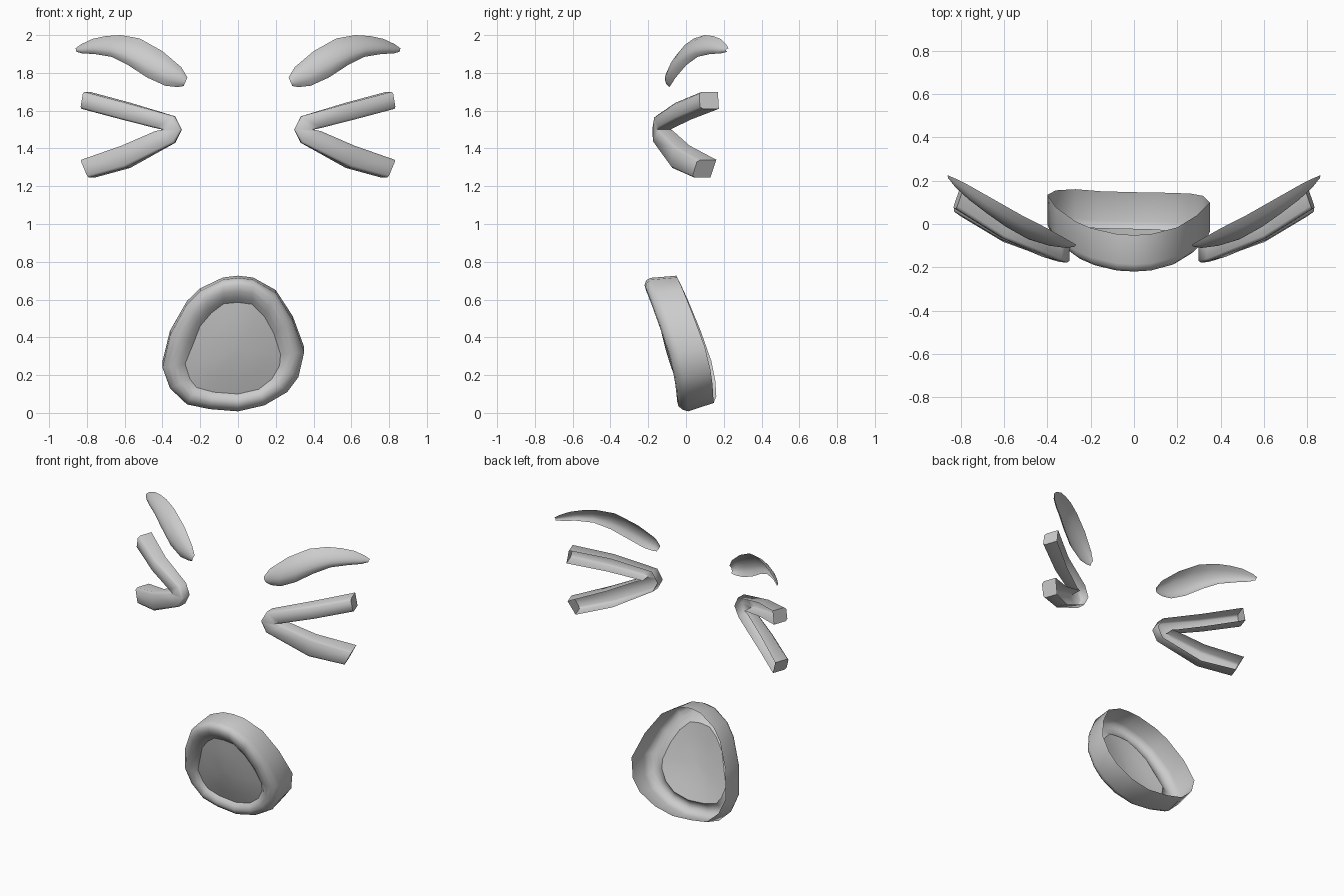
import bpy, bmesh
from mathutils import Vector

if "Cube" in bpy.data.objects:
    bpy.data.objects.remove(bpy.data.objects["Cube"])

grey = bpy.data.materials.new("plain grey")
grey.diffuse_color = (0.6, 0.6, 0.6, 1)
grey.use_nodes = True
grey.node_tree.nodes["Principled BSDF"].inputs["Base Color"].default_value = grey.diffuse_color


def lerp_table(table, t):
    for (a, u), (b, v) in zip(table, table[1:]):
        if t <= b:
            return u + (v - u) * max(0, (t - a) / (b - a))
    return table[-1][1]


def loft(name, rows, closed=False, caps=False, fill=False, flip=False, angle=40):
    """Skin a list of equal point rows; optionally wrap, cap row ends or fill the last row."""
    bm = bmesh.new()
    vs = [[bm.verts.new(p) for p in r] for r in rows]
    n = len(rows[0])
    for a, b in zip(vs, vs[1:]):
        for i in range(n if closed else n - 1):
            j = (i + 1) % n
            bm.faces.new((a[i], a[j], b[j], b[i]))
    if caps:
        bm.faces.new(vs[0][::-1])
        bm.faces.new(vs[-1])
    if fill:
        bm.faces.new(vs[-1])
    if flip:
        bmesh.ops.reverse_faces(bm, faces=bm.faces[:])
    me = bpy.data.meshes.new(name)
    bm.to_mesh(me)
    bm.free()
    me.materials.append(grey)
    ob = bpy.data.objects.new(name, me)
    bpy.context.collection.objects.link(ob)
    bpy.ops.object.select_all(action='DESELECT')
    ob.select_set(True)
    bpy.context.view_layer.objects.active = ob
    bpy.ops.object.shade_smooth_by_angle(angle=angle * 3.14159 / 180)
    return ob


def mirror(ob):
    m = ob.modifiers.new("mirror", 'MIRROR')
    m.use_mirror_merge = False


# Mouth: outer and hole outlines as x, z, matched point for point
outer = [(0, .715), (.08, .705), (.20, .635), (.29, .49), (.35, .32), (.32, .19), (.26, .11), (.14, .04),
         (0, .008), (-.15, .02), (-.27, .045), (-.36, .13), (-.40, .24), (-.36, .41), (-.27, .575),
         (-.20, .645), (-.08, .705)]
hole = [(0, .585), (.075, .575), (.14, .51), (.19, .42), (.225, .31), (.22, .25), (.18, .18), (.11, .125),
        (0, .10), (-.13, .11), (-.22, .135), (-.255, .18), (-.28, .26), (-.235, .37), (-.20, .46),
        (-.14, .53), (-.075, .578)]


def mouth_y(x, z):
    return -.212 + (.70 - z) * .28 + .33 * x * x


def mouth_row(t, dy, lift=0):
    row = []
    for (a, b), (c, d) in zip(outer, hole):
        x, z = a + (c - a) * t, b + (d - b) * t
        row.append((x, mouth_y(x, z) + dy, z + lift * (.012 + .033 * (1 - z / .7))))
    return row


loft("mouth_rim", [mouth_row(0, .165, 1), mouth_row(0, .03), mouth_row(.10, .002),
                   mouth_row(.3, -.014), mouth_row(.55, -.014), mouth_row(.8, 0),
                   mouth_row(1, .022)], closed=True, flip=True, angle=50)

# Mouth inside: gently domed plate closing the hole
cx, cz = -.02, .33
plate = []
for s in (1, .66, .33, .02):
    row = []
    for x, z in hole:
        x, z = cx + (x - cx) * s, cz + (z - cz) * s
        row.append((x, mouth_y(x, z) + .022 - .02 * (1 - s * s), z))
    plate.append(row)
loft("mouth_inside", plate, closed=True, fill=True, flip=True)

# Eyes: chevron channels, open at the back
eye_depth = [(.30, -.18), (.335, -.175), (.44, -.145), (.60, -.075), (.84, .072)]
wall_depth = [(.30, .072), (.60, .085), (.84, .10)]
pairs = [((.82, 1.70), (.835, 1.61)), ((.60, 1.642), (.62, 1.553)), ((.335, 1.57), (.44, 1.508)),
         ((.297, 1.50), (.40, 1.50)),
         ((.335, 1.43), (.44, 1.492)), ((.60, 1.297), (.62, 1.415)), ((.795, 1.245), (.835, 1.34))]
rows = []
for o, i in pairs:
    o, i = Vector(o), Vector(i)

    def eye_point(t, back):
        x, z = o.lerp(i, t)
        dy = back * lerp_table(wall_depth, x)
        shift = max(0, min(1, (x - .3) / .3)) * dy * .35
        return (x - shift, lerp_table(eye_depth, x) + .05 * (z - 1.5) + dy, z)
    rows.append([eye_point(0, 1), eye_point(0, .15), eye_point(.12, 0), eye_point(.88, 0),
                 eye_point(1, .15), eye_point(1, 1)])
mirror(loft("eyes", rows, caps=True, angle=60))

# Eyebrows: tapered shells bulging forward, open at the back; upper and lower edges as x, z
brow_depth = [(.27, -.095), (.35, -.045), (.50, .03), (.65, .115), (.80, .20), (.86, .225)]
edges = [((.268, 1.775), (.288, 1.73)), ((.30, 1.83), (.32, 1.725)), ((.40, 1.915), (.385, 1.732)),
         ((.52, 1.982), (.48, 1.775)), ((.62, 2.0), (.58, 1.84)), ((.70, 1.995), (.67, 1.885)),
         ((.77, 1.98), (.76, 1.90)), ((.83, 1.952), (.825, 1.903)), ((.86, 1.93), (.855, 1.912))]
bulge = [.012, .028, .042, .048, .048, .042, .035, .024, .01]
lean = [.005, .025, .055, .075, .075, .065, .05, .025, .005]
rows = []
for (u, l), h, s in zip(edges, bulge, lean):
    u, l = Vector(u), Vector(l)
    row = []
    for k in range(7):
        t = k / 6
        x, z = u.lerp(l, t)
        row.append((x, lerp_table(brow_depth, x) - s * t - h * (1 - (2 * t - 1) ** 2) ** .7, z))
    rows.append(row)
mirror(loft("eyebrows", rows, angle=70))
